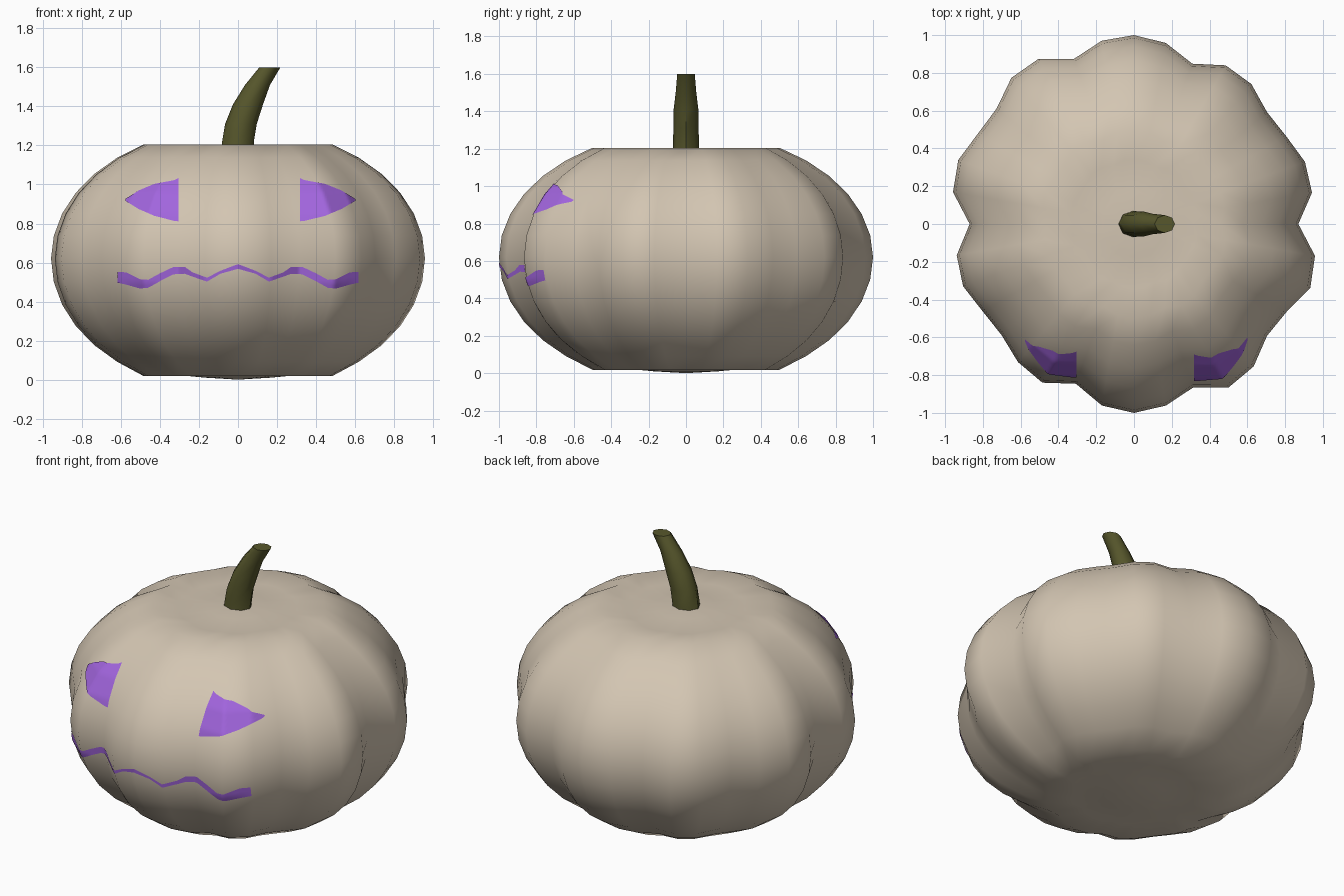
import bpy, bmesh, math
from mathutils import Vector
from mathutils.bvhtree import BVHTree

if "Cube" in bpy.data.objects:
    bpy.data.objects.remove(bpy.data.objects["Cube"])


def material(name, rgb):
    m = bpy.data.materials.new(name)
    m.diffuse_color = (*rgb, 1)
    m.use_nodes = True
    m.node_tree.nodes["Principled BSDF"].inputs["Base Color"].default_value = m.diffuse_color
    return m


CREAM = material("cream skin", (0.65, 0.56, 0.445))
PURPLE = material("purple paint", (0.36, 0.13, 0.73))
GREEN = material("olive stem", (0.095, 0.095, 0.025))


def add_object(name, bm, mat, angle):
    me = bpy.data.meshes.new(name)
    bm.to_mesh(me)
    bm.free()
    me.materials.append(mat)
    ob = bpy.data.objects.new(name, me)
    bpy.context.collection.objects.link(ob)
    bpy.ops.object.select_all(action='DESELECT')
    ob.select_set(True)
    bpy.context.view_layer.objects.active = ob
    bpy.ops.object.shade_smooth_by_angle(angle=math.radians(angle))
    return ob


def skin(bm, rings):
    for a, b in zip(rings, rings[1:]):
        n = len(a)
        for i in range(n):
            bm.faces.new((a[i], a[(i + 1) % n], b[(i + 1) % n], b[i]))


# Ribbed body: squashed sphere, one radius every 10 degrees from +x
RIBS = [.87, .957, .963, .93, .92, .967, .97, .903, .973, 1.0,
        .985, .93, 1.01, 1.01, .95, .955, .99, .973, .87, .953,
        .963, .925, .915, .955, .97, .90, .976, 1.0, .976, .92,
        1.0, .985, .92, .932, .993, .973]
CAPS = {1: 1.2, 2: 1.187, 3: 1.205, 15: .018, 16: .026, 17: .01}  # flattened ends

bm = bmesh.new()
rings = []
for j in range(17, 0, -1):
    t = math.radians(10 * j)
    s, c = math.sin(t), math.cos(t)
    z = CAPS.get(j, .62 + (.675 if c > 0 else .69) * c)
    ring = []
    for i, rib in enumerate(RIBS):
        a = math.radians(10 * i)
        r = s * (1 + (rib - 1) * s ** .5)
        ring.append(bm.verts.new((r * math.cos(a), r * math.sin(a), z)))
    rings.append(ring)
skin(bm, rings)
bottom, top = bm.verts.new((0, 0, 0)), bm.verts.new((0, 0, 1.208))
for i in range(36):
    k = (i + 1) % 36
    bm.faces.new((bottom, rings[0][k], rings[0][i]))
    bm.faces.new((top, rings[-1][i], rings[-1][k]))
bm.normal_update()
tree = BVHTree.FromBMesh(bm)
add_object("pumpkin_body", bm, CREAM, 60)

# Curved stem: (centre x, z, half width x, half width y)
bm = bmesh.new()
rings = []
for cx, z, rx, ry in [(-.002, 1.17, .083, .07), (0, 1.22, .081, .07),
                      (.015, 1.31, .081, .067), (.051, 1.41, .077, .066),
                      (.1, 1.51, .064, .054), (.163, 1.6, .054, .047)]:
    rings.append([bm.verts.new((cx + rx * math.cos(math.tau * i / 8),
                                ry * math.sin(math.tau * i / 8), z)) for i in range(8)])
skin(bm, rings)
bm.faces.new(rings[-1])
bm.faces.new(rings[0][::-1])
add_object("stem", bm, GREEN, 50)


# Painted face: strips of (x, upper z, lower z) laid onto the front of the body
def painted(name, outline, rows):
    cols = []
    for (x0, u0, l0), (x1, u1, l1) in zip(outline, outline[1:]):
        n = max(1, round((x1 - x0) / .01))
        cols += [(x0 + (x1 - x0) * k / n, u0 + (u1 - u0) * k / n,
                  l0 + (l1 - l0) * k / n) for k in range(n)]
    cols.append(outline[-1])
    bm = bmesh.new()
    grid = []
    for x, up, low in cols:
        line = []
        for r in range(rows + 1):
            z = low + (up - low) * r / rows
            hit, normal, _, _ = tree.ray_cast(Vector((x, -3, z)), Vector((0, 1, 0)))
            line.append(bm.verts.new(hit + normal * .004))
        grid.append(line)
    for a, b in zip(grid, grid[1:]):
        for r in range(rows):
            bm.faces.new((a[r], b[r], b[r + 1], a[r + 1]))
    add_object(name, bm, PURPLE, 60)


EYE = [(.318, 1.03, .81), (.34, 1.02, .812), (.446, 1.0, .838),
       (.53, .966, .873), (.598, .924, .914)]
painted("right_eye", EYE, 14)
painted("left_eye", [(-x * .96, u, l) for x, u, l in reversed(EYE)], 14)

HALF = [(0, .592, .568), (.09, .558, .543), (.157, .523, .503), (.23, .55, .528),
        (.27, .578, .543), (.33, .578, .54), (.40, .545, .505),
        (.46, .512, .472), (.50, .515, .468), (.57, .55, .488), (.615, .553, .498)]
painted("mouth", [(-x, u, l) for x, u, l in reversed(HALF[1:])] + HALF, 3)
